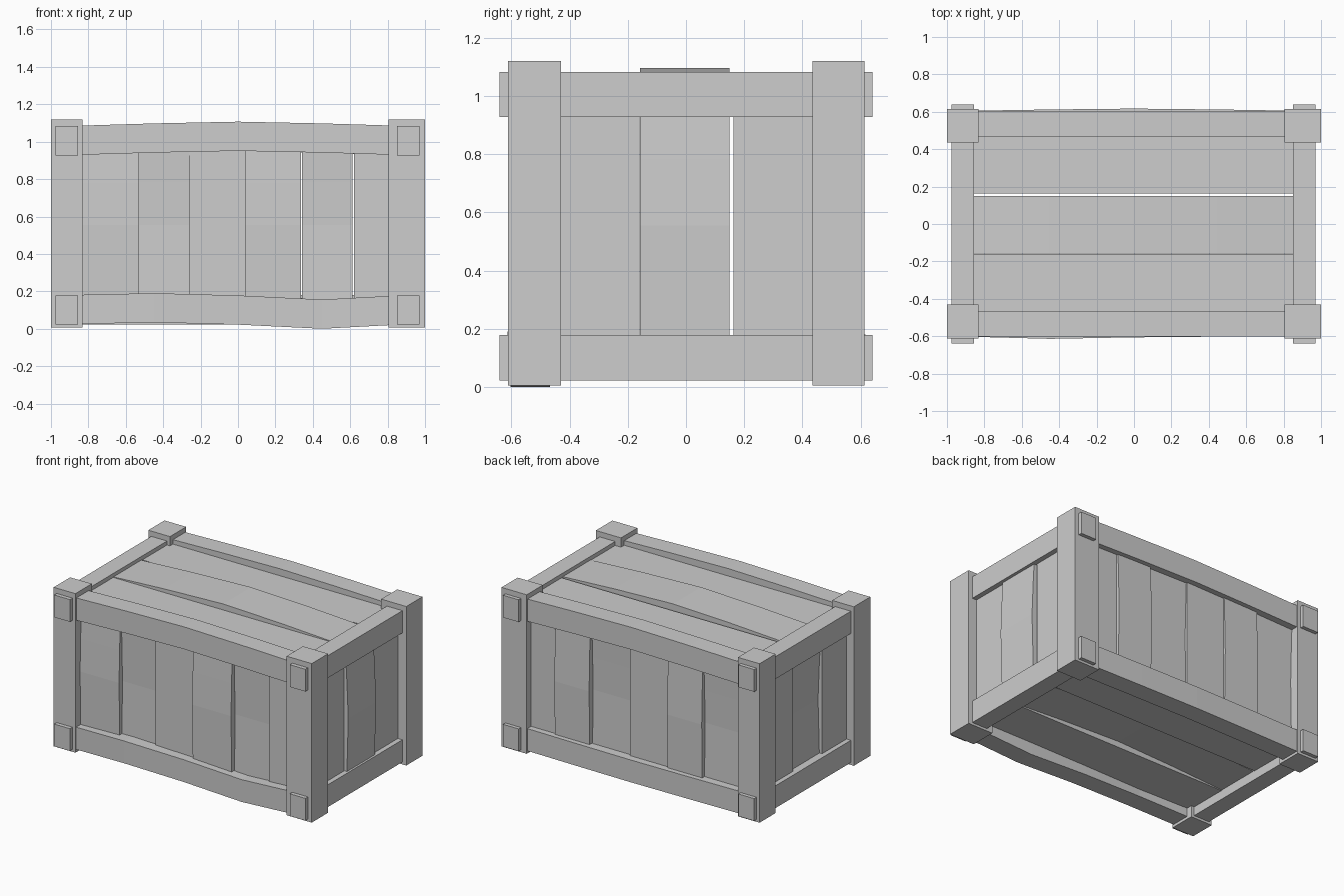
import bpy
import bmesh
from mathutils import Vector

cube = bpy.data.objects.get("Cube")
if cube:
    bpy.data.objects.remove(cube, do_unlink=True)

grey = bpy.data.materials.new("plain_grey")
grey.use_nodes = True
grey.diffuse_color = (0.61, 0.61, 0.61, 1)
grey.node_tree.nodes["Principled BSDF"].inputs["Base Color"].default_value = (0.61, 0.61, 0.61, 1)

BOW = (0, 0.6, 1, 0.6, 0)
LEAN = (0.6, 0.8, 1, 0.7, 0.3)


def beam(name, low, high, axis=2, bends=None):
    """Box from low to high; bends maps a direction to offsets at stations along the axis."""
    bends = bends or {}
    stations = len(next(iter(bends.values()))) if bends else 2
    u, v = (axis + 1) % 3, (axis + 2) % 3
    bm = bmesh.new()
    rings = []
    for i in range(stations):
        ring = []
        for a, b in ((low, low), (high, low), (high, high), (low, high)):
            p = Vector()
            p[axis] = low[axis] + (high[axis] - low[axis]) * i / (stations - 1)
            p[u], p[v] = a[u], b[v]
            for direction, offsets in bends.items():
                p[direction] += offsets[i]
            ring.append(bm.verts.new(p))
        rings.append(ring)
    for r, s in zip(rings, rings[1:]):
        for k in range(4):
            n = (k + 1) % 4
            bm.faces.new((r[k], r[n], s[n], s[k]))
    bm.faces.new(rings[0][::-1])
    bm.faces.new(rings[-1])
    bmesh.ops.recalc_face_normals(bm, faces=bm.faces)
    mesh = bpy.data.meshes.new(name)
    bm.to_mesh(mesh)
    bm.free()
    mesh.materials.append(grey)
    obj = bpy.data.objects.new(name, mesh)
    bpy.context.collection.objects.link(obj)


def bow(amount, profile=BOW):
    return [amount * f for f in profile]


# Corner posts
for side, x0, x1 in (("right", -1, -0.832), ("left", 0.805, 1)):
    for end, y0, y1 in (("front", -0.612, -0.43), ("back", 0.435, 0.614)):
        beam(f"{end}_{side}_post", (x0, y0, 0.006), (x1, y1, 1.12))

# End rails, whose tips poke through the posts
for side, x0, x1 in (("right", -0.977, -0.855), ("left", 0.85, 0.97)):
    for level, z0 in (("lower", 0.0225), ("upper", 0.927)):
        beam(f"{level}_{side}_end_rail", (x0, -0.64, z0), (x1, 0.64, z0 + 0.156), 1)

# Long rails, slightly warped
warps = (
    ("upper_front_rail", -0.602, -0.466, 0.928, {2: bow(0.023)}),
    ("upper_back_rail", 0.468, 0.605, 0.928, {2: bow(0.02)}),
    ("lower_front_rail", -0.602, -0.468, 0.024, {1: (0, -0.012, -0.004, 0, 0), 2: (0, 0.01, -0.002, -0.024, 0)}),
    ("lower_back_rail", 0.468, 0.605, 0.024, {1: bow(0.012)}),
)
for name, y0, y1, z0, bends in warps:
    beam(name, (-0.9, y0, z0), (0.9, y1, z0 + 0.156), 0, bends)

# Upright planks on the front and back, set and bowed by different amounts
edges = (-0.86, -0.53, -0.262, 0.037, 0.338, 0.612, 0.85)
gaps = (0, 0, 0, 0, 0.005, 0.008)
bulges = (-0.02, 0.018, 0, -0.02, 0.018, 0)
for wall, y in (("front", -0.515), ("back", 0.54)):
    for i, bulge in enumerate(bulges):
        beam(f"{wall}_plank_{i + 1}", (edges[i] + gaps[i], y - 0.025, 0.1),
             (edges[i + 1], y + 0.025, 1.01), 2, {1: bow(bulge, LEAN)})

# Three planks on each end, the lid and the floor; the middle one bulges
strips = ((-0.52, -0.16, 0), (-0.158, 0.15, 1), (0.163, 0.52, 0))
for i, (y0, y1, middle) in enumerate(strips):
    for side, x in (("right", -0.918), ("left", 0.91)):
        beam(f"{side}_end_plank_{i + 1}", (x - 0.025, y0, 0.1), (x + 0.025, y1, 1.01),
             2, {0: bow(0.03 * middle, LEAN)})
    for level, z in (("floor", 0.11), ("lid", 1.03)):
        beam(f"{level}_plank_{i + 1}", (-0.91, y0, z - 0.025), (0.9, y1, z + 0.025),
             0, {2: bow(0.041 * middle)})
